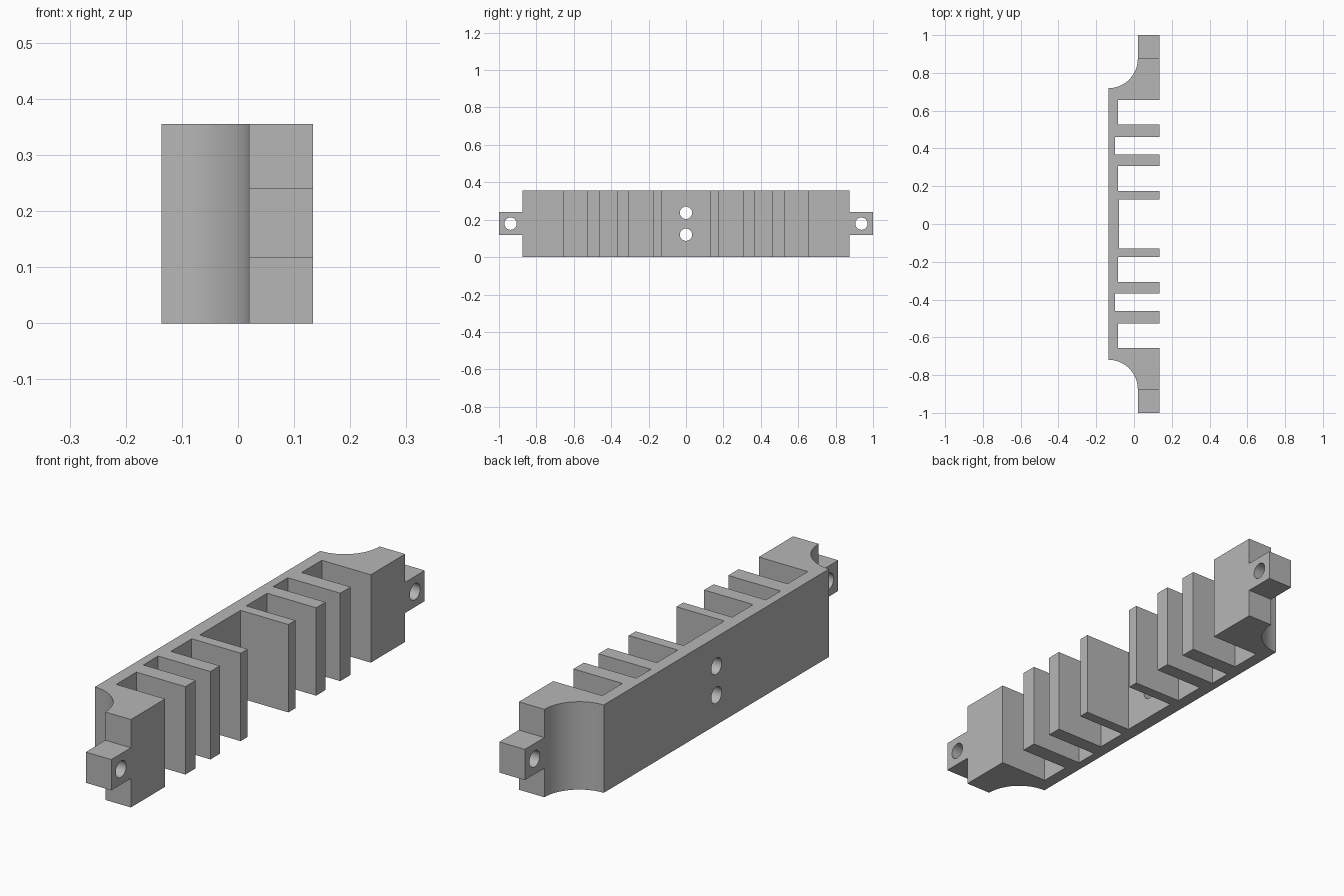
import bpy, bmesh, math
from mathutils import Matrix

cube = bpy.data.objects.get("Cube")
if cube:
    bpy.data.objects.remove(cube, do_unlink=True)

BACK, FRONT, TAB_X = -0.136, 0.134, 0.02
HEIGHT, SHOULDER, END = 0.355, 0.875, 1.0
TAB_LOW, TAB_HIGH = 0.117, 0.241
HOLE_R = 0.033

grey = bpy.data.materials.new("plain grey")
grey.use_nodes = True
grey.diffuse_color = (0.47, 0.47, 0.47, 1)
grey.node_tree.nodes["Principled BSDF"].inputs["Base Color"].default_value = (0.47, 0.47, 0.47, 1)


def add_object(name, bm):
    bmesh.ops.recalc_face_normals(bm, faces=bm.faces)
    mesh = bpy.data.meshes.new(name)
    bm.to_mesh(mesh)
    bm.free()
    mesh.materials.append(grey)
    obj = bpy.data.objects.new(name, mesh)
    bpy.context.collection.objects.link(obj)
    return obj


def extrude_outline(name, points, low, high):
    bm = bmesh.new()
    face = bm.faces.new([bm.verts.new((x, y, low)) for x, y in points])
    result = bmesh.ops.extrude_face_region(bm, geom=[face])
    verts = [v for v in result["geom"] if isinstance(v, bmesh.types.BMVert)]
    bmesh.ops.translate(bm, verts=verts, vec=(0, 0, high - low))
    return add_object(name, bm)


# Comb outline for the +y half: each slot has a start, an end and a floor
half = []
for start, stop, floor in [(0, 0.13, -0.08), (0.174, 0.307, -0.085),
                           (0.367, 0.461, -0.10), (0.527, 0.656, -0.085)]:
    if start:
        half += [(FRONT, start), (floor, start)]
    half += [(floor, stop), (FRONT, stop)]

# Shoulder and the scooped back corner
half.append((FRONT, SHOULDER))
radius = TAB_X - BACK
for i in range(25):
    a = math.pi / 2 * i / 24
    half.append((BACK + radius * math.cos(a), SHOULDER - radius * math.sin(a)))

outline = half + [(x, -y) for x, y in reversed(half)]
body = extrude_outline("comb_body", outline, 0, HEIGHT)


# Mounting tabs, overlapping the body slightly so they join cleanly
def tab(name, side):
    inner, outer = side * (SHOULDER - 0.05), side * END
    return extrude_outline(name, [(TAB_X, inner), (FRONT, inner), (FRONT, outer), (TAB_X, outer)],
                           TAB_LOW, TAB_HIGH)


# Round holes running through along x
def drill(target, y, z):
    bm = bmesh.new()
    turn = Matrix.Translation((0, y, z)) @ Matrix.Rotation(math.pi / 2, 4, "Y")
    bmesh.ops.create_cone(bm, cap_ends=True, segments=32, radius1=HOLE_R, radius2=HOLE_R,
                          depth=0.6, matrix=turn)
    cutter = add_object("hole_cutter", bm)
    combine(target, cutter, "DIFFERENCE")


def combine(target, other, operation):
    mod = target.modifiers.new(operation.lower(), "BOOLEAN")
    mod.operation, mod.solver, mod.object = operation, "EXACT", other
    bpy.ops.object.select_all(action="DESELECT")
    bpy.context.view_layer.objects.active = target
    target.select_set(True)
    bpy.ops.object.modifier_apply(modifier=mod.name)
    bpy.data.objects.remove(other, do_unlink=True)


for side in (-1, 1):
    combine(body, tab("mounting_tab", side), "UNION")
    drill(body, side * 0.938, (TAB_LOW + TAB_HIGH) / 2)
for z in (0.12, 0.237):
    drill(body, 0, z)

# Smooth scoops and holes, crisp edges elsewhere
bpy.context.view_layer.objects.active = body
body.select_set(True)
bpy.ops.object.shade_smooth_by_angle(angle=math.radians(30))
